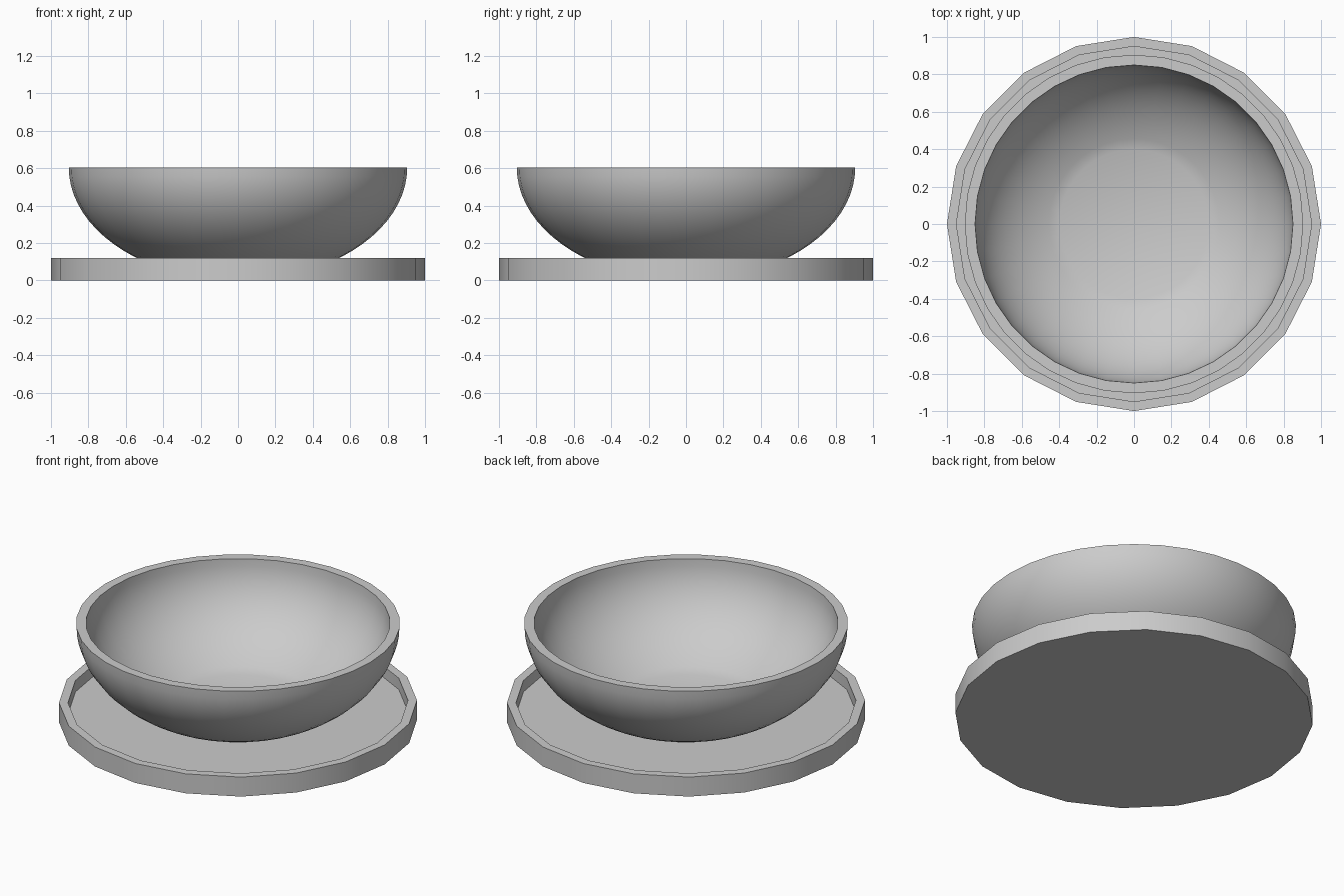
import bpy
import bmesh
from math import cos, sin, sqrt, asin, pi, radians

cube = bpy.data.objects.get("Cube")
if cube:
    bpy.data.objects.remove(cube, do_unlink=True)

# One plain grey for both parts
grey = bpy.data.materials.new("plain grey")
grey.use_nodes = True
colour = (0.6, 0.6, 0.6, 1)
grey.diffuse_color = colour
grey.node_tree.nodes["Principled BSDF"].inputs["Base Color"].default_value = colour


def lathe(name, profile, sides):
    """Revolve an open (radius, height) profile and cap both ends flat."""
    bm = bmesh.new()
    rings = [[bm.verts.new((r * cos(2 * pi * i / sides), r * sin(2 * pi * i / sides), z))
              for i in range(sides)] for r, z in profile]
    for low, high in zip(rings, rings[1:]):
        for i in range(sides):
            j = (i + 1) % sides
            bm.faces.new((low[i], low[j], high[j], high[i]))
    bm.faces.new(rings[0][::-1])
    bm.faces.new(rings[-1])
    bmesh.ops.recalc_face_normals(bm, faces=bm.faces[:])
    mesh = bpy.data.meshes.new(name)
    bm.to_mesh(mesh)
    bm.free()
    mesh.materials.append(grey)
    obj = bpy.data.objects.new(name, mesh)
    bpy.context.collection.objects.link(obj)
    bpy.ops.object.select_all(action='DESELECT')
    obj.select_set(True)
    bpy.context.view_layer.objects.active = obj
    bpy.ops.object.shade_smooth_by_angle(angle=radians(30))
    return obj


def bowl_arc(radius, depth, floor, rim, steps=14):
    """Quarter ellipse from the flat floor up to the rim."""
    start = asin((rim - floor) / depth)
    return [(radius * cos(start * (1 - k / steps)),
             rim - depth * sin(start * (1 - k / steps))) for k in range(steps + 1)]


# Saucer: faceted disc with a thin raised lip
lathe("saucer", [(1, 0), (1, 0.12), (0.95, 0.12), (0.95, 0.05)], 20)

# Bowl: thick half ellipsoid with a flat base inside and out
outer = bowl_arc(0.905, 0.605, 0.05, 0.605)
inner = bowl_arc(0.85, 0.572, 0.1, 0.605)
lathe("bowl", outer + inner[::-1], 36)
